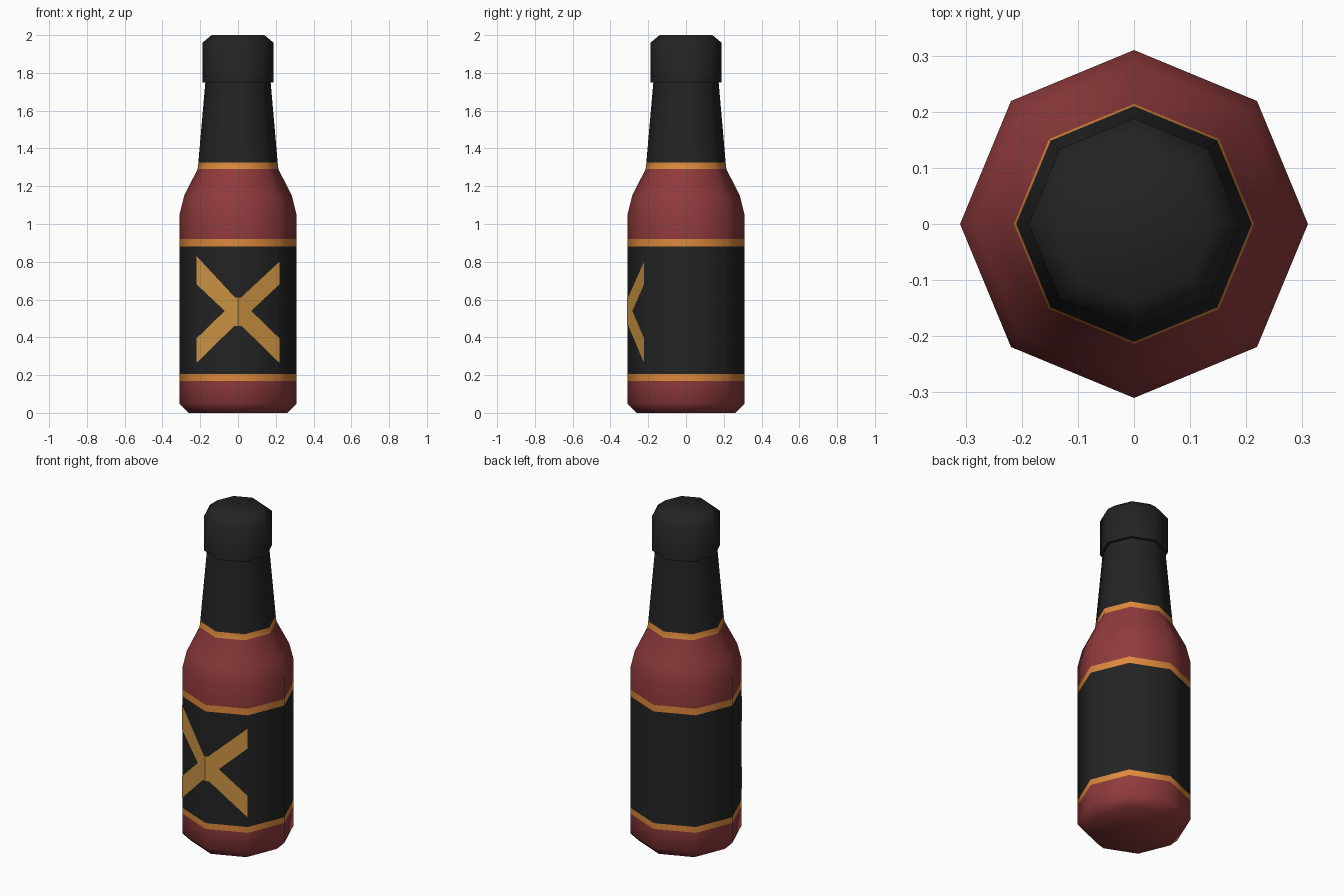
import bpy, bmesh, math

if "Cube" in bpy.data.objects:
    bpy.data.objects.remove(bpy.data.objects["Cube"])

def material(name, rgb):
    m = bpy.data.materials.new(name)
    m.diffuse_color = (*rgb, 1)
    m.use_nodes = True
    m.node_tree.nodes["Principled BSDF"].inputs["Base Color"].default_value = m.diffuse_color
    return m

red = material("red glass", (0.28, 0.043, 0.045))
black = material("black label", (0.017, 0.017, 0.017))
orange = material("orange trim", (0.72, 0.25, 0.045))
gold = material("gold stripes", (0.60, 0.29, 0.055))

def finish(bm, name, mats):
    me = bpy.data.meshes.new(name)
    bm.to_mesh(me)
    bm.free()
    ob = bpy.data.objects.new(name, me)
    bpy.context.collection.objects.link(ob)
    for m in mats:
        me.materials.append(m)
    return ob

def lathe(name, profile, mats, sides=8):
    """Profile rows: radius, z, material index of the band above."""
    bm = bmesh.new()
    rings = [[bm.verts.new((r * math.cos(math.tau * i / sides),
                            r * math.sin(math.tau * i / sides), z))
              for i in range(sides)] for r, z, _ in profile]
    for row, (a, b) in enumerate(zip(rings, rings[1:])):
        for i in range(sides):
            j = (i + 1) % sides
            bm.faces.new((a[i], a[j], b[j], b[i])).material_index = profile[row][2]
    bm.faces.new(rings[0][::-1]).material_index = profile[0][2]
    bm.faces.new(rings[-1]).material_index = profile[-1][2]
    ob = finish(bm, name, mats)
    bpy.ops.object.select_all(action='DESELECT')
    ob.select_set(True)
    bpy.context.view_layer.objects.active = ob
    bpy.ops.object.shade_smooth_by_angle(angle=math.radians(60))
    return ob

# Bottle body with label, trim bands and neck wrap
lathe("bottle", [
    (0.26, 0.0, 0), (0.31, 0.05, 0), (0.31, 0.17, 2), (0.31, 0.205, 1),
    (0.31, 0.88, 2), (0.31, 0.92, 0), (0.31, 1.05, 0), (0.285, 1.15, 0),
    (0.214, 1.29, 2), (0.21, 1.325, 1), (0.172, 1.76, 1)], [red, black, orange])

# Cap
lathe("cap", [(0.188, 1.75, 0), (0.188, 1.96, 0), (0.14, 2.0, 0)], [black])

# Crossed stripes: a thin plate on each of the two front facets
bm = bmesh.new()
for side, tip in ((1, 0.80), (-1, 0.83)):
    outline = [(0, 0.46), (0.02, 0.46), (0.219, 0.265), (0.219, 0.395), (0.07, 0.54),
               (0.219, 0.68), (0.219, tip), (0.015, 0.61), (0, 0.61)]
    verts = [bm.verts.new((side * x, -0.313 + 0.4142 * x, z)) for x, z in outline]
    bm.faces.new(verts if side > 0 else verts[::-1])
finish(bm, "crossed_stripes", [gold])
